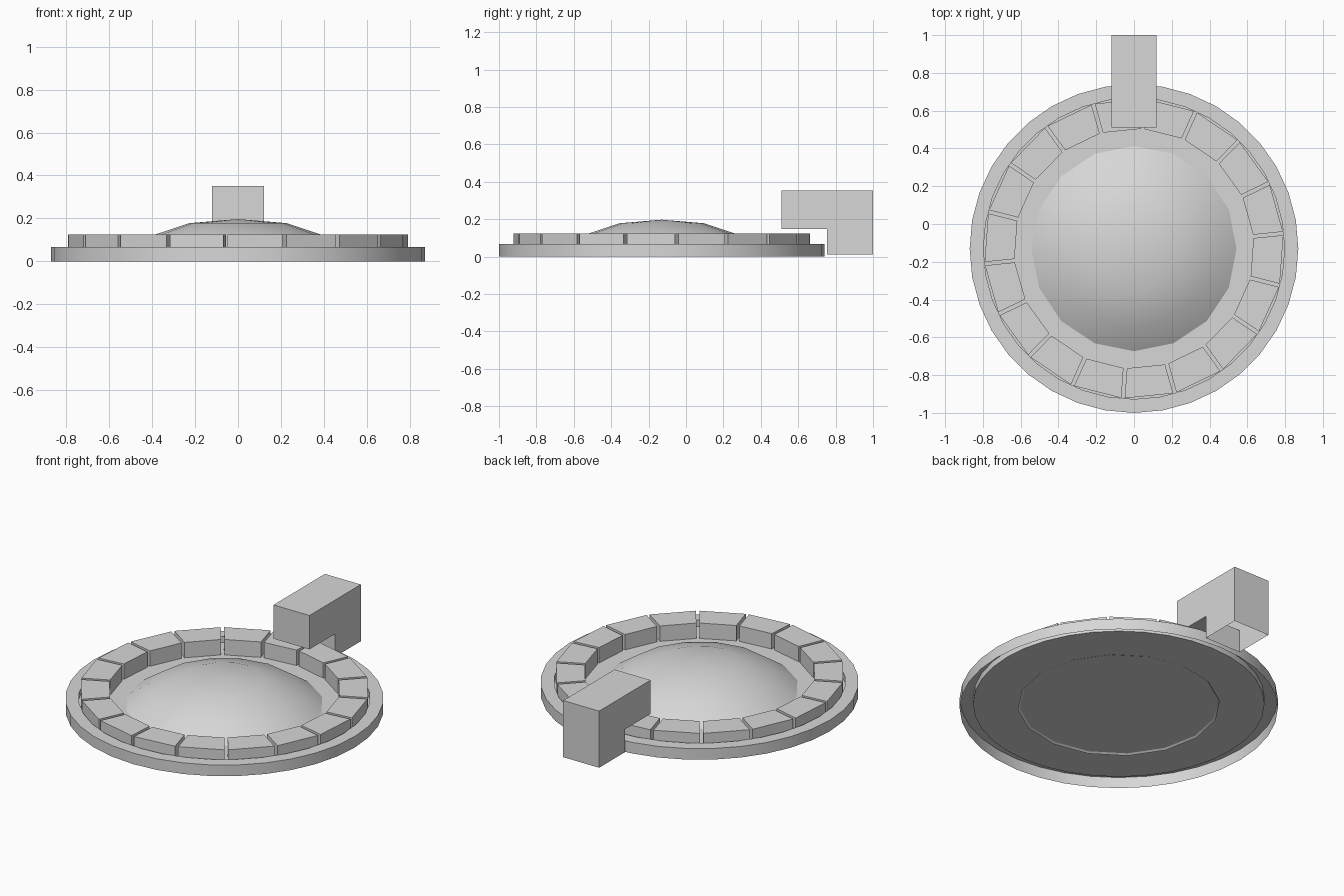
import bpy, bmesh
from math import cos, sin, radians, tau
from mathutils import Vector

if "Cube" in bpy.data.objects:
    bpy.data.objects.remove(bpy.data.objects["Cube"], do_unlink=True)

CENTRE = Vector((0, -0.13, 0))

stone = bpy.data.materials.new("light_grey_stone")
stone.use_nodes = True
COLOUR = (0.68, 0.68, 0.68, 1)
stone.diffuse_color = COLOUR
stone.node_tree.nodes["Principled BSDF"].inputs["Base Color"].default_value = COLOUR


def finish(name, bm, smooth=False):
    mesh = bpy.data.meshes.new(name)
    bm.to_mesh(mesh)
    bm.free()
    mesh.materials.append(stone)
    obj = bpy.data.objects.new(name, mesh)
    bpy.context.collection.objects.link(obj)
    if smooth:
        bpy.ops.object.select_all(action='DESELECT')
        obj.select_set(True)
        bpy.context.view_layer.objects.active = obj
        bpy.ops.object.shade_smooth_by_angle(angle=radians(30))


def lathe(name, profile, sides):
    """Revolve (radius, height) points, listed from the axis outwards."""
    bm = bmesh.new()
    verts = [bm.verts.new(CENTRE + Vector((r, 0, z))) for r, z in profile]
    edges = [bm.edges.new(pair) for pair in zip(verts, verts[1:])]
    bmesh.ops.spin(bm, geom=verts + edges, cent=CENTRE, axis=(0, 0, 1),
                   angle=tau, steps=sides, use_duplicate=False)
    bmesh.ops.remove_doubles(bm, verts=bm.verts, dist=0.0005)
    bmesh.ops.recalc_face_normals(bm, faces=bm.faces)
    # An open shell is turned so that its uppermost face looks up
    top = max(bm.faces, key=lambda f: f.calc_center_median().z)
    if top.normal.z < 0:
        bmesh.ops.reverse_faces(bm, faces=bm.faces)
    finish(name, bm, True)


def prism(name, outline, offset, open_face=None):
    """Extrude a planar outline; optionally leave out faces picked by a rule."""
    bm = bmesh.new()
    face = bm.faces.new([bm.verts.new(p) for p in outline])
    extruded = bmesh.ops.extrude_face_region(bm, geom=[face], use_keep_orig=True)
    moved = [v for v in extruded["geom"] if isinstance(v, bmesh.types.BMVert)]
    bmesh.ops.translate(bm, verts=moved, vec=offset)
    bmesh.ops.recalc_face_normals(bm, faces=bm.faces)
    if open_face:
        gone = [f for f in bm.faces if open_face(f)]
        bmesh.ops.delete(bm, geom=gone, context='FACES_ONLY')
    finish(name, bm)


# Base tray: sunken floor inside a raised rim, open underneath
FLOOR = 0.03
lathe("base_tray", [(0, FLOOR), (0.797, FLOOR), (0.797, 0.067), (0.87, 0.067), (0.87, 0)], 36)

# Shallow dome whose skirt dips just through the floor
lathe("dome", [(0, 0.197), (0.226, 0.178), (0.418, 0.114), (0.555, 0.022)], 16)

# Ring of wedge blocks with parallel gaps, standing on the floor inside the rim
BLOCKS = 18
INNER, OUTER, HALF_GAP = 0.635, 0.794, 0.009
for i in range(BLOCKS):
    middle = radians(15.8) + i * tau / BLOCKS
    outline = []
    for radius, side in ((INNER, -1), (OUTER, -1), (OUTER, 1), (INNER, 1)):
        a = middle + side * (tau / BLOCKS / 2 - HALF_GAP / radius)
        outline.append(CENTRE + Vector((radius * cos(a), radius * sin(a), FLOOR + 0.001)))
    prism(f"ring_block_{i + 1}", outline, (0, 0, 0.093))

# Hooked spout at the back, open at the foot
hook = [(0.51, 0.148), (0.755, 0.148), (0.755, 0.01), (1, 0.01), (1, 0.352), (0.51, 0.352)]
prism("spout", [Vector((-0.12, y, z)) for y, z in hook], (0.24, 0, 0),
      lambda f: f.normal.z < -0.9 and f.calc_center_median().z < 0.05)
